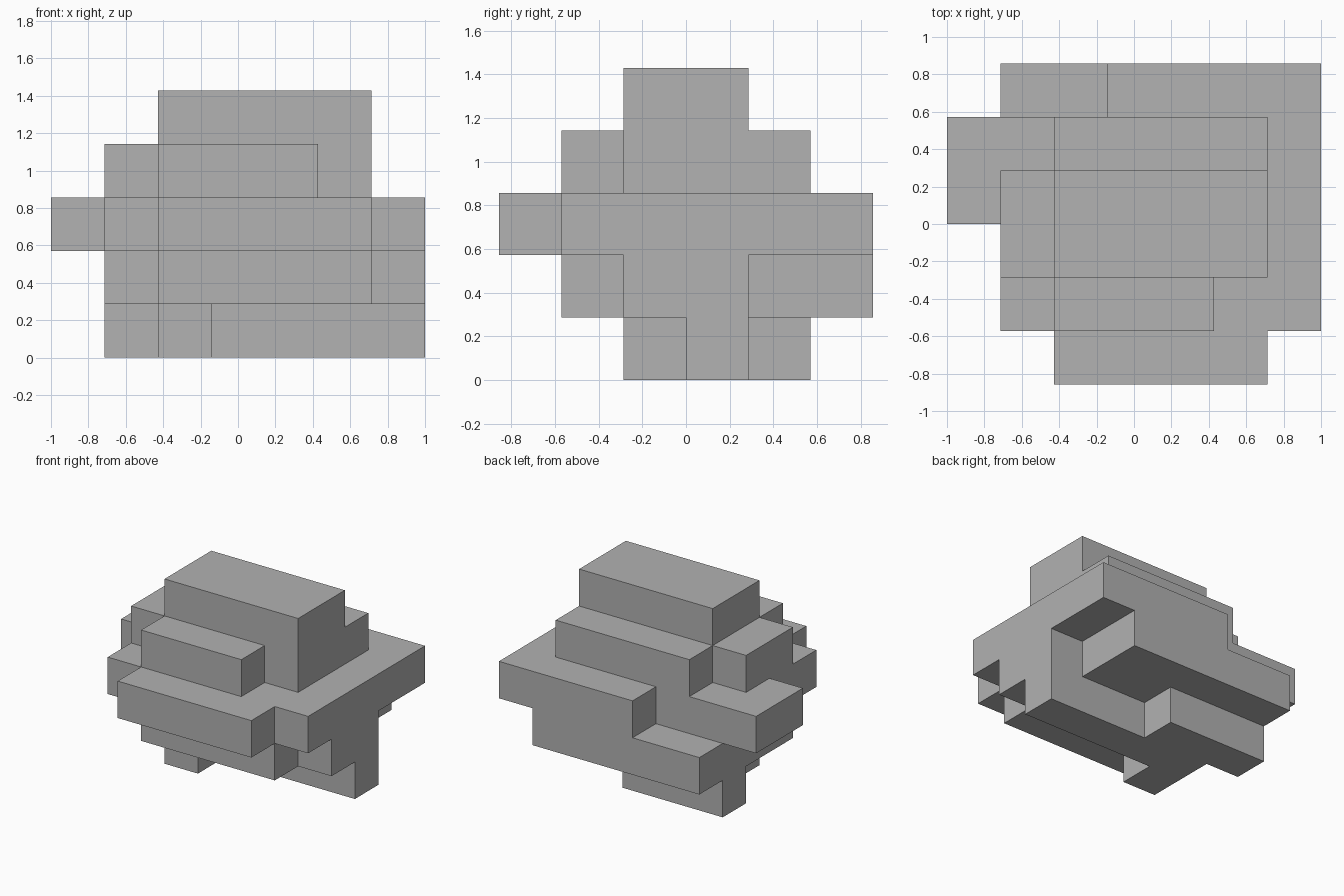
import bpy
import bmesh
from mathutils import Vector

cube = bpy.data.objects.get("Cube")
if cube:
    bpy.data.objects.remove(cube, do_unlink=True)

U = 2 / 7                        # edge of one unit block
ORIGIN = Vector((-1, -3 * U, 0))

# Tiers from the ground up: boxes as (x start, x end, y start, y end) in blocks
TIERS = [
    [(2, 3, 2, 3), (2, 7, 3, 4), (1, 4, 4, 5)],                # foot
    [(2, 6, 1, 2), (1, 7, 2, 4), (1, 6, 4, 6)],                # lower body
    [(2, 6, 0, 1), (1, 7, 1, 3), (0, 7, 3, 5), (3, 7, 5, 6)],  # wide ledge
    [(2, 5, 1, 2), (1, 6, 2, 4), (2, 6, 4, 5)],                # upper body
    [(2, 6, 2, 4)],                                            # cap
]

cells = {(x, y, z)
         for z, boxes in enumerate(TIERS)
         for x0, x1, y0, y1 in boxes
         for x in range(x0, x1)
         for y in range(y0, y1)}


def add_side(bm, cell, axis, sign):
    """Add the outward side of a block that faces along one axis."""
    normal, u, v = Vector(), Vector(), Vector()
    normal[axis] = sign
    u[(axis + 1) % 3] = sign
    v[(axis + 2) % 3] = 1
    middle = Vector(cell) + Vector((0.5, 0.5, 0.5)) + normal / 2
    corners = [middle + (u * a + v * b) / 2
               for a, b in ((-1, -1), (1, -1), (1, 1), (-1, 1))]
    bm.faces.new([bm.verts.new(ORIGIN + c * U) for c in corners])


# Outer skin of the stepped solid, with flat areas merged
bm = bmesh.new()
for cell in sorted(cells):
    for axis in range(3):
        for sign in (-1, 1):
            neighbour = list(cell)
            neighbour[axis] += sign
            if tuple(neighbour) not in cells:
                add_side(bm, cell, axis, sign)
bmesh.ops.remove_doubles(bm, verts=bm.verts, dist=0.001)
bmesh.ops.dissolve_limit(bm, angle_limit=0.01, verts=bm.verts, edges=bm.edges)

mesh = bpy.data.meshes.new("stepped_block")
bm.to_mesh(mesh)
bm.free()
block = bpy.data.objects.new("stepped_block", mesh)
bpy.context.collection.objects.link(block)

# Plain grey
grey = bpy.data.materials.new("plain_grey")
grey.use_nodes = True
colour = (0.445, 0.445, 0.445, 1)
grey.diffuse_color = colour
grey.node_tree.nodes["Principled BSDF"].inputs["Base Color"].default_value = colour
mesh.materials.append(grey)
